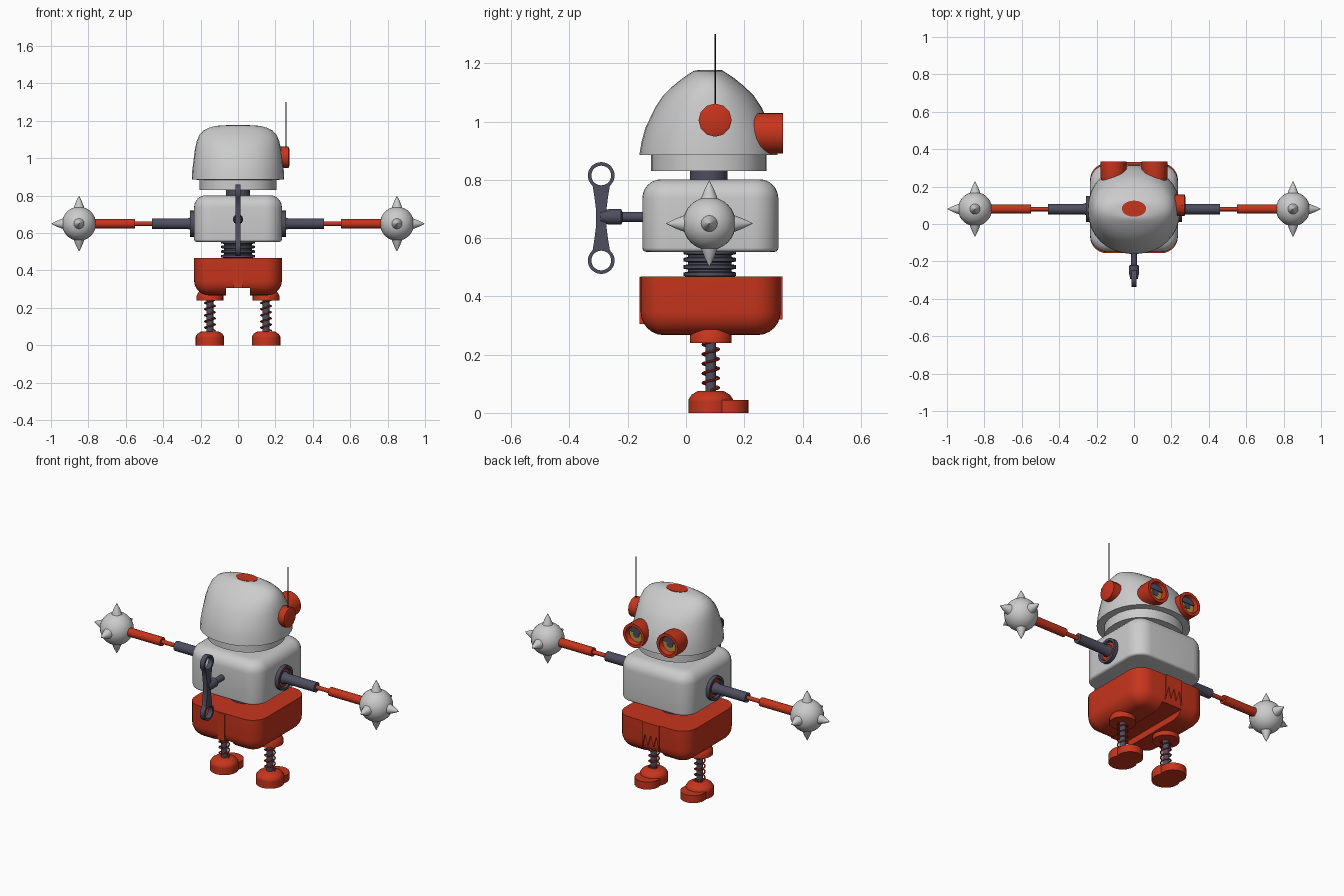
import bpy, bmesh
from math import pi, sin, cos, radians, copysign
from mathutils import Vector

if "Cube" in bpy.data.objects:
    bpy.data.objects.remove(bpy.data.objects["Cube"])


def mat(name, rgb):
    m = bpy.data.materials.new(name)
    m.diffuse_color = (*rgb, 1)
    m.use_nodes = True
    m.node_tree.nodes["Principled BSDF"].inputs["Base Color"].default_value = m.diffuse_color
    return m


RED = mat("red_paint", (0.57, 0.035, 0.012))
DARK = mat("dark_metal", (0.075, 0.075, 0.115))
GOLD = mat("gold_lens", (0.5, 0.28, 0.04))
BLACK = mat("black_wire", (0.02, 0.02, 0.02))
CY = 0.082                      # y of the central axis
X_AXIS = lambda s: (0, s * pi / 2, 0)
Y_AXIS = lambda s: (-s * pi / 2, 0, 0)


def finish(name, bm, loc=(0, 0, 0), rot=(0, 0, 0), material=None):
    bmesh.ops.recalc_face_normals(bm, faces=bm.faces)
    me = bpy.data.meshes.new(name)
    bm.to_mesh(me)
    bm.free()
    ob = bpy.data.objects.new(name, me)
    bpy.context.collection.objects.link(ob)
    ob.location, ob.rotation_euler = loc, rot
    if material:
        me.materials.append(material)
    return ob


def rings(name, prof, loc, rot=(0, 0, 0), material=None, n=24, power=2.0):
    """Stack of (rx, ry, h) or (r, h) rings, capped at both ends."""
    bm = bmesh.new()
    loops = []
    for p in prof:
        rx, ry, h = p if len(p) == 3 else (p[0], p[0], p[1])
        loop = []
        for i in range(n):
            c, s = cos(2 * pi * i / n), sin(2 * pi * i / n)
            loop.append(bm.verts.new((rx * copysign(abs(c) ** (2 / power), c),
                                      ry * copysign(abs(s) ** (2 / power), s), h)))
        loops.append(loop)
    for a, b in zip(loops, loops[1:]):
        for i in range(n):
            bm.faces.new((a[i], a[(i + 1) % n], b[(i + 1) % n], b[i]))
    bm.faces.new(loops[0][::-1])
    bm.faces.new(loops[-1])
    return finish(name, bm, loc, rot, material)


def box(name, lo, hi, material=None, corner=0, top=0, bottom=0):
    """Box with rounded vertical corners and rounded top / bottom rims."""
    bm = bmesh.new()
    bmesh.ops.create_cube(bm, size=1)
    lo, hi = Vector(lo), Vector(hi)
    for v in bm.verts:
        v.co = (lo + hi) / 2 + v.co * (hi - lo)
    if corner:
        es = [e for e in bm.edges if abs(e.verts[0].co.z - e.verts[1].co.z) > 1e-4]
        bmesh.ops.bevel(bm, geom=es, offset=corner, segments=7, profile=0.5, affect='EDGES')
    for z, r in ((hi.z, top), (lo.z, bottom)):
        if r:
            es = [e for e in bm.edges if all(abs(v.co.z - z) < 1e-4 for v in e.verts)]
            bmesh.ops.bevel(bm, geom=es, offset=r, segments=6, profile=0.5, affect='EDGES')
    return finish(name, bm, material=material)


def curve(name, splines, loc, rot=(0, 0, 0), material=None, dims='3D', cyclic=False, extrude=0, bevel=0):
    cu = bpy.data.curves.new(name, 'CURVE')
    cu.dimensions = dims
    cu.extrude, cu.bevel_depth, cu.bevel_resolution = extrude, bevel, 2
    if dims == '2D':
        cu.fill_mode = 'BOTH'
    else:
        cu.use_fill_caps = True
    for pts in splines:
        sp = cu.splines.new('POLY')
        sp.points.add(len(pts) - 1)
        for q, p in zip(sp.points, pts):
            q.co = (p[0], p[1], p[2] if len(p) > 2 else 0, 1)
        sp.use_cyclic_u = cyclic
    cu.materials.append(material)
    ob = bpy.data.objects.new(name, cu)
    bpy.context.collection.objects.link(ob)
    ob.location, ob.rotation_euler = loc, rot
    return ob


# head: dome broad in x, round in y, with flat red cap and lower jaw ring
rings("head_dome", [(.22, .21, .885), (.247, .237, .886), (.245, .23, .93), (.239, .216, .98),
                    (.23, .182, 1.05), (.221, .155, 1.09), (.208, .122, 1.122), (.185, .09, 1.148),
                    (.155, .068, 1.163), (.12, .052, 1.173), (.066, .043, 1.176)],
      (0, .077, 0), n=32, power=2.15)
rings("head_cap", [(.065, .043, 1.17), (.065, .043, 1.178)], (0, CY, 0), material=RED)
rings("jaw", [(.205, .198, .83), (.205, .198, .89)], (0, .078, 0), n=32, power=2.2)
rings("neck", [(.065, .79), (.065, .84)], (0, .078, 0), material=DARK)

# ear disc and antenna on one side
rings("ear", [(.057, 0), (.057, .065), (.045, .07)], (.205, .1, 1.005), X_AXIS(1), RED, n=12)
rings("antenna", [(.003, 1.0), (.003, 1.3)], (.257, .1, 0), material=BLACK, n=8)

# eyes: red tube, gold lens, dark pupil and upper lid
for s, side in ((1, "right"), (-1, "left")):
    x, z = s * .11, .96
    rings(side + "_eye_tube", [(.062, 0), (.07, .03), (.07, .11), (.053, .11), (.045, .08)],
          (x, .223, z), Y_AXIS(1), RED)
    rings(side + "_eye_lens", [(.045, 0), (.045, .006)], (x, .302, z), Y_AXIS(1), GOLD)
    rings(side + "_pupil", [(.02, 0), (.02, .004)], (x, .307, z), Y_AXIS(1), DARK, n=16)
    arc = [(.047 * cos(pi * i / 12), .012 + .036 * sin(pi * i / 12)) for i in range(13)]
    curve(side + "_eyelid", [arc], (x, .31, z), (pi / 2, 0, 0), DARK, '2D', True, extrude=.004)

# torso, bellows waist
box("torso", (-.235, -.15, .553), (.235, .317, .802), corner=.09, top=.065, bottom=.014)
waist = [(.07, .455)]
for i in range(4):
    z = .467 + i * .025
    waist += [(.075, z), (.09, z + .003), (.09, z + .015), (.075, z + .018)]
rings("waist_bellows", waist, (0, CY, 0), material=DARK)

# hips: rounded tub with a channel between the legs
pelvis = box("pelvis", (-.235, -.156, .267), (.235, .325, .468), RED, corner=.09, bottom=.08)
cutter = box("channel_cutter", (-.065, -.5, .1), (.065, .6, .305))
cutter.hide_render = True
mod = pelvis.modifiers.new("channel", 'BOOLEAN')
mod.operation, mod.object, mod.solver = 'DIFFERENCE', cutter, 'EXACT'
bpy.context.view_layer.objects.active = pelvis
bpy.ops.object.modifier_apply(modifier=mod.name)
bpy.data.objects.remove(cutter)
box("front_seam", (-.025, -.16, .305), (.025, -.1, .466), RED)
teeth = [(-.055, .468), (-.055, .32), (-.037, .4), (-.018, .335), (0, .4), (.018, .335),
         (.037, .4), (.055, .32), (.055, .468)]
curve("back_toothed_flap", [teeth], (0, .323, 0), (pi / 2, 0, 0), RED, '2D', True, extrude=.009)

# legs: hip cup, rod, spring and foot
for s, side in ((1, "right"), (-1, "left")):
    loc = (s * .15, CY + .003, 0)
    rings(side + "_hip_cup", [(.072, .24), (.072, .265), (.06, .285), (.04, .3), (.03, .34)], loc, material=RED)
    rings(side + "_leg_rod", [(.018, .06), (.018, .25)], loc, material=DARK, n=16)
    coil = [(.028 * cos(2 * pi * i / 14), .028 * sin(2 * pi * i / 14), .078 + .165 * i / 70) for i in range(71)]
    curve(side + "_leg_spring", [coil], loc, (0, 0, 0), RED, bevel=.004)
    rings(side + "_ankle", [(.076, .04), (.076, .047), (.066, .062), (.045, .075)], loc, material=RED)
    rings(side + "_heel", [(.076, 0), (.076, .045)], loc, material=RED)
    rings(side + "_toe", [(.07, 0), (.07, .044)], (loc[0], .145, 0), material=RED)

# arms with spiked balls
for s, side in ((1, "right"), (-1, "left")):
    arm = (0, CY - .002, .65)
    rot = X_AXIS(s)
    rings(side + "_shoulder_ring", [(.07, .21), (.07, .257), (.056, .257), (.05, .243)], arm, rot, DARK)
    rings(side + "_shoulder_disc", [(.05, .22), (.05, .247)], arm, rot, RED)
    rings(side + "_upper_arm", [(.035, .23), (.035, .25), (.028, .27), (.028, .46)], arm, rot, DARK)
    rings(side + "_arm_rod", [(.012, .45), (.012, .56)], arm, rot, RED, n=16)
    rings(side + "_forearm", [(.025, .55), (.025, .78)], arm, rot, RED)
    c = Vector((s * .85, arm[1], arm[2]))
    bm = bmesh.new()
    bmesh.ops.create_uvsphere(bm, u_segments=28, v_segments=16, radius=.091)
    finish(side + "_ball", bm, c)
    for k, r in enumerate((X_AXIS(s), Y_AXIS(1), Y_AXIS(-1), (0, 0, 0), (pi, 0, 0))):
        rings(f"{side}_spike_{k + 1}", [(.03, .08), (.026, .092), (.015, .12), (.0008, .148)], c, r, n=16)

# wind-up key
rings("key_shaft", [(.017, .2), (.017, .3), (.027, .305), (.027, .345), (.02, .375)],
      (0, CY, .673), Y_AXIS(1 * -1), DARK)


def arc(cz, r, a, b, n=20):
    return [(r * cos(radians(a + (b - a) * i / n)), cz + r * sin(radians(a + (b - a) * i / n))) for i in range(n + 1)]


outline = (arc(.146, .046, -50, 230) + [(-.023, .07), (-.018, .03), (-.018, -.03), (-.023, -.07)]
           + arc(-.146, .046, 130, 410) + [(.023, -.07), (.018, -.03), (.018, .03), (.023, .07)])
curve("key_handle", [outline, arc(.146, .034, 0, 342, 19), arc(-.146, .034, 0, 342, 19)],
      (0, -.291, .669), (pi / 2, 0, pi / 2), DARK, '2D', True, extrude=.014)

# convert curves to meshes and shade
bpy.ops.object.select_all(action='SELECT')
bpy.ops.object.convert(target='MESH')
bpy.ops.object.select_all(action='SELECT')
bpy.ops.object.shade_smooth_by_angle(angle=radians(35))
